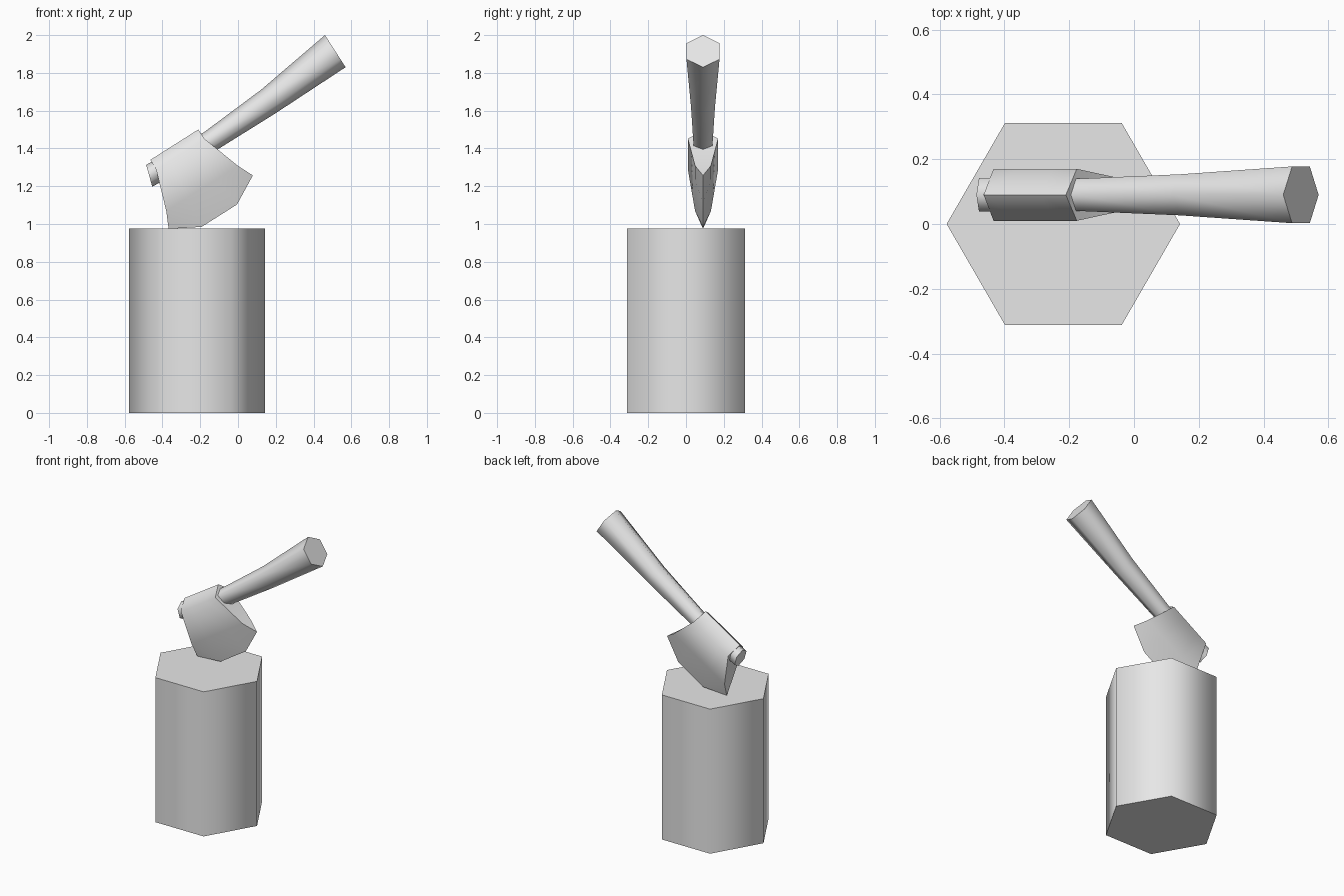
import bpy, bmesh, math
from mathutils import Vector

cube = bpy.data.objects.get("Cube")
if cube:
    bpy.data.objects.remove(cube, do_unlink=True)

# One plain grey for everything
grey = bpy.data.materials.new("plain_grey")
grey.use_nodes = True
grey.diffuse_color = (0.8, 0.8, 0.8, 1)
grey.node_tree.nodes["Principled BSDF"].inputs["Base Color"].default_value = (0.8, 0.8, 0.8, 1)

Y = 0.09                                            # depth of the axe plane
ALONG = Vector((0.845, 0, 0.535))                   # along the handle
DOWN = Vector((0.535, 0, -0.845))                   # from the poll to the blade
SIDE = Vector((0, 1, 0))


def finish(name, bm):
    bmesh.ops.recalc_face_normals(bm, faces=bm.faces)
    mesh = bpy.data.meshes.new(name)
    bm.to_mesh(mesh)
    bm.free()
    mesh.materials.append(grey)
    obj = bpy.data.objects.new(name, mesh)
    bpy.context.collection.objects.link(obj)
    bpy.ops.object.select_all(action='DESELECT')
    obj.select_set(True)
    bpy.context.view_layer.objects.active = obj
    bpy.ops.object.shade_smooth_by_angle(angle=math.radians(65))
    return obj


def hex_loft(name, stations):
    """Six-sided tube through (centre, axis, radius) stations, capped."""
    bm = bmesh.new()
    rings = []
    for centre, axis, radius in stations:
        across = SIDE.cross(Vector(axis).normalized())
        rings.append([bm.verts.new(Vector(centre) + radius * (
            math.cos(i * math.pi / 3) * across + math.sin(i * math.pi / 3) * SIDE))
            for i in range(6)])
    for a, b in zip(rings, rings[1:]):
        for i in range(6):
            j = (i + 1) % 6
            bm.faces.new((a[i], a[j], b[j], b[i]))
    bm.faces.new(rings[0])
    bm.faces.new(rings[-1])
    return finish(name, bm)


# Chopping block
up = (0, 0, 1)
hex_loft("chopping_block", [((-0.218, 0, 0), up, 0.36), ((-0.218, 0, 0.975), up, 0.36)])

# Flared, slightly bent handle
hex_loft("handle", [
    ((-0.47, Y, 1.255), (0.96, 0, 0.27), 0.06),
    ((-0.143, Y, 1.441), (0.8, 0, 0.6), 0.058),
    ((0.16, Y, 1.648), (0.85, 0, 0.53), 0.073),
    ((0.515, Y, 1.915), (0.84, 0, 0.54), 0.101),
])

# Axe head: rows from ridge to edge (outer reach, outer drop, inner drop, half width)
rows = [(0.15, 0, 0, 0), (0.152, 0.06, 0.06, 0.08),
        (0.224, 0.274, 0.274, 0.042), (0.264, 0.36, 0.445, 0)]
origin = Vector((-0.337, Y, 1.42))
bm = bmesh.new()
sheets = []
for s in (1, -1):
    sheets.append([[bm.verts.new(origin + ALONG * reach * f + DOWN * drop + SIDE * half * s)
                    for f, drop in ((-1, outer), (-0.42, inner), (0.42, inner), (1, outer))]
                   for reach, outer, inner, half in rows])
for sheet in sheets:
    for a, b in zip(sheet, sheet[1:]):
        for i in range(3):
            bm.faces.new((a[i], a[i + 1], b[i + 1], b[i]))
# End walls between the two cheeks
front, back = sheets
for c in (0, -1):
    bm.faces.new((front[0][c], front[1][c], back[1][c]))
    bm.faces.new((front[1][c], front[2][c], back[2][c], back[1][c]))
    bm.faces.new((front[2][c], front[3][c], back[2][c]))
bmesh.ops.remove_doubles(bm, verts=bm.verts, dist=0.0005)
finish("axe_head", bm)
